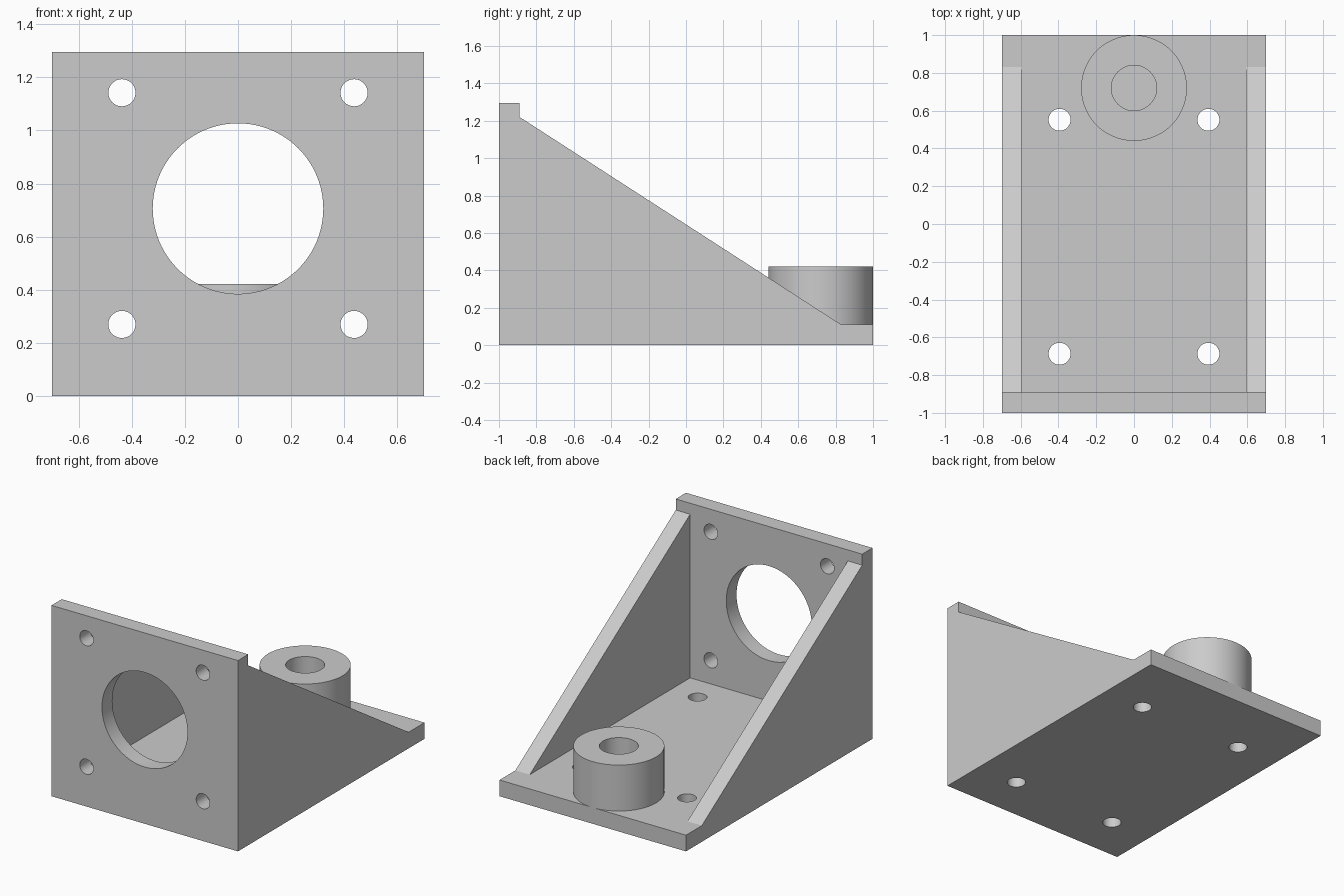
import bpy, bmesh
from math import radians
from mathutils import Matrix, Vector

cube = bpy.data.objects.get("Cube")
if cube:
    bpy.data.objects.remove(cube, do_unlink=True)

HALF_W, WALL, HEIGHT = 0.70, 0.11, 1.295

grey = bpy.data.materials.new("light_grey")
grey.use_nodes = True
GREY = (0.6, 0.6, 0.6, 1)
grey.diffuse_color = GREY
grey.node_tree.nodes["Principled BSDF"].inputs["Base Color"].default_value = GREY


def new_object(name, bm):
    bmesh.ops.recalc_face_normals(bm, faces=bm.faces)
    mesh = bpy.data.meshes.new(name)
    bm.to_mesh(mesh)
    bm.free()
    mesh.materials.append(grey)
    obj = bpy.data.objects.new(name, mesh)
    bpy.context.collection.objects.link(obj)
    return obj


def side_extrusion(name, profile, half_width):
    """Extrude a (y, z) outline symmetrically along x."""
    bm = bmesh.new()
    face = bm.faces.new([bm.verts.new((-half_width, y, z)) for y, z in profile])
    grown = bmesh.ops.extrude_face_region(bm, geom=[face])["geom"]
    verts = [v for v in grown if isinstance(v, bmesh.types.BMVert)]
    bmesh.ops.translate(bm, verts=verts, vec=(2 * half_width, 0, 0))
    return new_object(name, bm)


def cylinder(name, centre, radius, depth, along_y=False, sides=64):
    bm = bmesh.new()
    turn = Matrix.Rotation(radians(90), 4, "X") if along_y else Matrix()
    bmesh.ops.create_cone(bm, cap_ends=True, segments=sides, radius1=radius,
                          radius2=radius, depth=depth,
                          matrix=Matrix.Translation(Vector(centre)) @ turn)
    return new_object(name, bm)


def activate(obj):
    bpy.ops.object.select_all(action="DESELECT")
    obj.select_set(True)
    bpy.context.view_layer.objects.active = obj


def cut(obj, cutter):
    cutter.hide_render = True
    mod = obj.modifiers.new("cut", "BOOLEAN")
    mod.operation, mod.solver, mod.object = "DIFFERENCE", "EXACT", cutter
    activate(obj)
    bpy.ops.object.modifier_apply(modifier=mod.name)
    bpy.data.objects.remove(cutter, do_unlink=True)


# Bracket body: base, upright plate and sloping side walls in one outline
bracket = side_extrusion("bracket", [
    (-1, 0), (1, 0), (1, WALL), (0.83, WALL),
    (-0.89, 1.22), (-0.89, HEIGHT), (-1, HEIGHT)], HALF_W)

# Open pocket between the side walls
cut(bracket, side_extrusion("pocket_cutter", [
    (-0.89, WALL), (1.2, WALL), (1.2, 1.5), (-0.89, 1.5)], 0.592))

# Large opening and four screw holes in the upright plate
cut(bracket, cylinder("opening_cutter", (0, -0.95, 0.706), 0.321, 0.3, True, 96))
for x in (-0.437, 0.437):
    for z in (0.27, 1.142):
        cut(bracket, cylinder("screw_cutter", (x, -0.95, z), 0.051, 0.3, True, 48))

# Four mounting holes in the base
for x in (-0.394, 0.394):
    for y in (-0.687, 0.552):
        cut(bracket, cylinder("mount_cutter", (x, y, 0.05), 0.058, 0.3, sides=48))

# Round boss with a blind bore, standing on the base
boss = cylinder("boss", (0, 0.72, 0.266), 0.28, 0.312, sides=96)
cut(boss, cylinder("bore_cutter", (0, 0.72, 0.3), 0.12, 0.6, sides=64))

for obj in (bracket, boss):
    activate(obj)
    bpy.ops.object.shade_smooth_by_angle(angle=radians(30))
